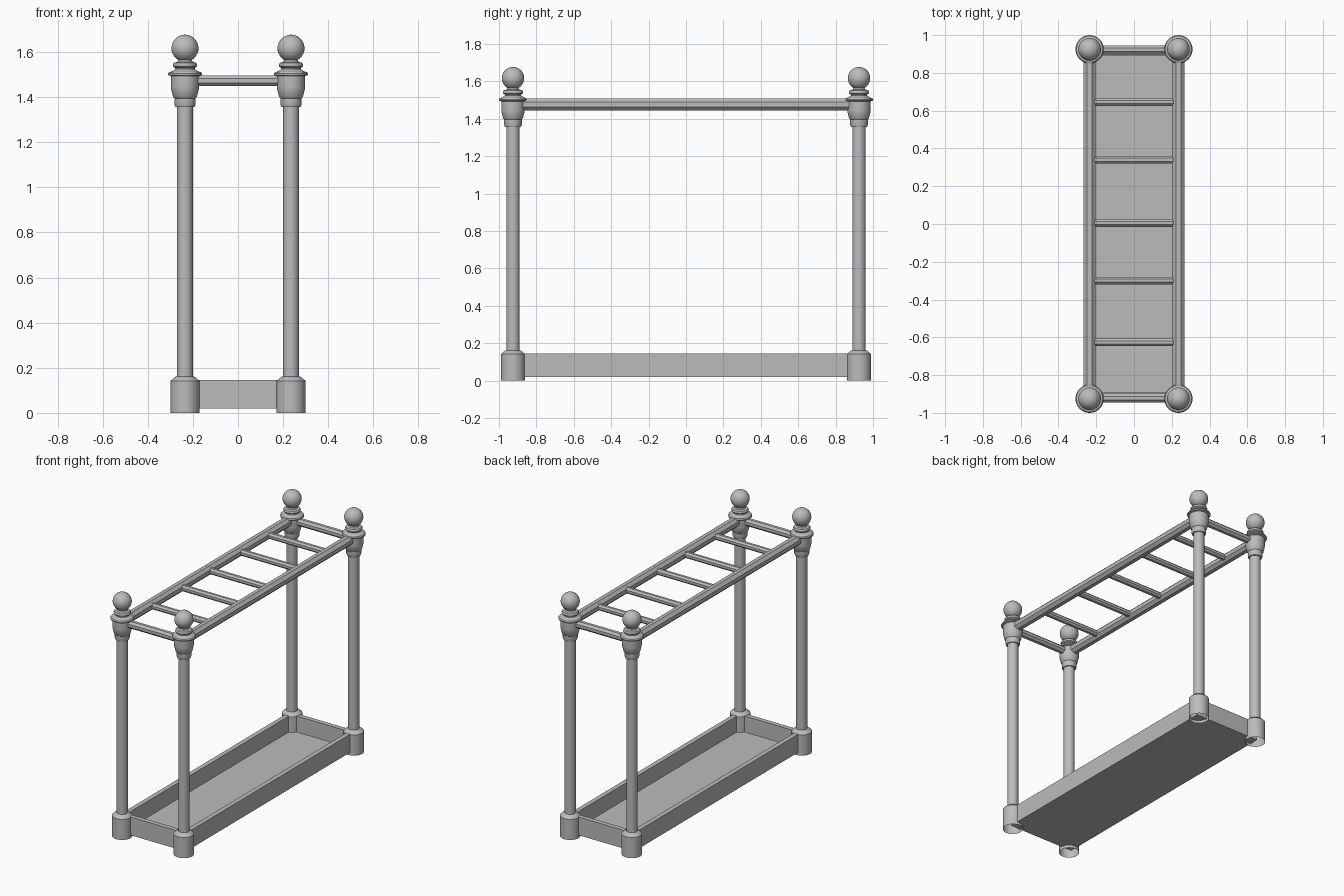
import bpy, bmesh
from math import pi, sin, cos
from mathutils import Matrix, Vector

cube = bpy.data.objects.get("Cube")
if cube:
    bpy.data.objects.remove(cube, do_unlink=True)

POST_X, POST_Y = 0.235, 0.925
RAIL_Z = 1.477

metal = bpy.data.materials.new("grey metal")
metal.use_nodes = True
GREY = (0.5, 0.5, 0.5, 1)
metal.diffuse_color = GREY
metal.node_tree.nodes["Principled BSDF"].inputs["Base Color"].default_value = GREY


def finish(name, bm):
    bmesh.ops.recalc_face_normals(bm, faces=bm.faces)
    mesh = bpy.data.meshes.new(name)
    bm.to_mesh(mesh)
    bm.free()
    mesh.materials.append(metal)
    return add(name, mesh)


def add(name, mesh):
    obj = bpy.data.objects.new(name, mesh)
    bpy.context.collection.objects.link(obj)
    return obj


def bar(name, start, end, apothem):
    """Octagonal bar with a flat side facing up."""
    start, end = Vector(start), Vector(end)
    axis = end - start
    radius = apothem / cos(pi / 8)
    bm = bmesh.new()
    bmesh.ops.create_cone(bm, cap_ends=True, segments=8, radius1=radius,
                          radius2=radius, depth=axis.length)
    turn = axis.to_track_quat('Z', 'Y').to_matrix().to_4x4()
    bm.transform(Matrix.Translation((start + end) / 2) @ turn
                 @ Matrix.Rotation(pi / 8, 4, 'Z'))
    return finish(name, bm)


# Turned post: open socket foot, shaft, capital, collar and ball finial
profile = [(0.064, 0), (0.064, 0.142), (0.05, 0.155), (0.042, 0.16), (0.035, 0.162),
           (0.035, 1.357), (0.043, 1.357), (0.047, 1.368), (0.047, 1.395),
           (0.053, 1.402), (0.061, 1.435), (0.062, 1.445), (0.062, 1.493),
           (0.074, 1.497), (0.075, 1.504), (0.07, 1.511), (0.056, 1.515),
           (0.044, 1.524), (0.044, 1.53), (0.053, 1.536), (0.054, 1.544),
           (0.05, 1.552), (0.034, 1.556), (0.03, 1.564)]
profile += [(0.06 * cos(a), 1.617 + 0.06 * sin(a))
            for a in (-pi / 3 + i * 5 * pi / 72 for i in range(12))]
profile.append((0, 1.677))

bm = bmesh.new()
points = [bm.verts.new((r, 0, z)) for r, z in profile]
edges = [bm.edges.new(pair) for pair in zip(points, points[1:])]
bmesh.ops.spin(bm, geom=points + edges, cent=(0, 0, 0), axis=(0, 0, 1),
               angle=2 * pi, steps=32)
bmesh.ops.remove_doubles(bm, verts=bm.verts, dist=0.0003)
post = finish("post_front_right", bm)
post.data.shade_smooth()
post.data.set_sharp_from_angle(angle=pi / 6)
post.location = (-POST_X, -POST_Y, 0)
for name, sx, sy in (("post_front_left", 1, -1), ("post_back_right", -1, 1),
                     ("post_back_left", 1, 1)):
    add(name, post.data).location = (sx * POST_X, sy * POST_Y, 0)

# Long side rails
for side, s in (("right", -1), ("left", 1)):
    bar("side_rail_" + side, (s * POST_X, -POST_Y, RAIL_Z),
        (s * POST_X, POST_Y, RAIL_Z), 0.032)

# End rails
for end, s in (("front", -1), ("back", 1)):
    y = s * 0.922
    bar("end_rail_" + end, (-POST_X, y, 1.473), (POST_X, y, 1.473), 0.024)

# Dividing rungs
for i, y in enumerate((-0.627, -0.3, 0.005, 0.34, 0.645)):
    bar(f"rung_{i + 1}", (-0.22, y, RAIL_Z), (0.22, y, RAIL_Z), 0.02)

# Drip tray with a recessed floor
bm = bmesh.new()
bmesh.ops.create_cube(bm, size=1, matrix=Matrix.Translation((0, 0, 0.0825))
                      @ Matrix.Diagonal((0.5, 1.85, 0.125, 1)))
bm.normal_update()
top = max(bm.faces, key=lambda f: f.calc_center_median().z)
bmesh.ops.inset_region(bm, faces=[top], thickness=0.045)
floor = bmesh.ops.extrude_face_region(bm, geom=[top])["geom"]
bmesh.ops.translate(bm, verts=[v for v in floor if isinstance(v, bmesh.types.BMVert)],
                    vec=(0, 0, -0.11))
if top.is_valid:
    bmesh.ops.delete(bm, geom=[top], context='FACES_ONLY')
finish("drip_tray", bm)
